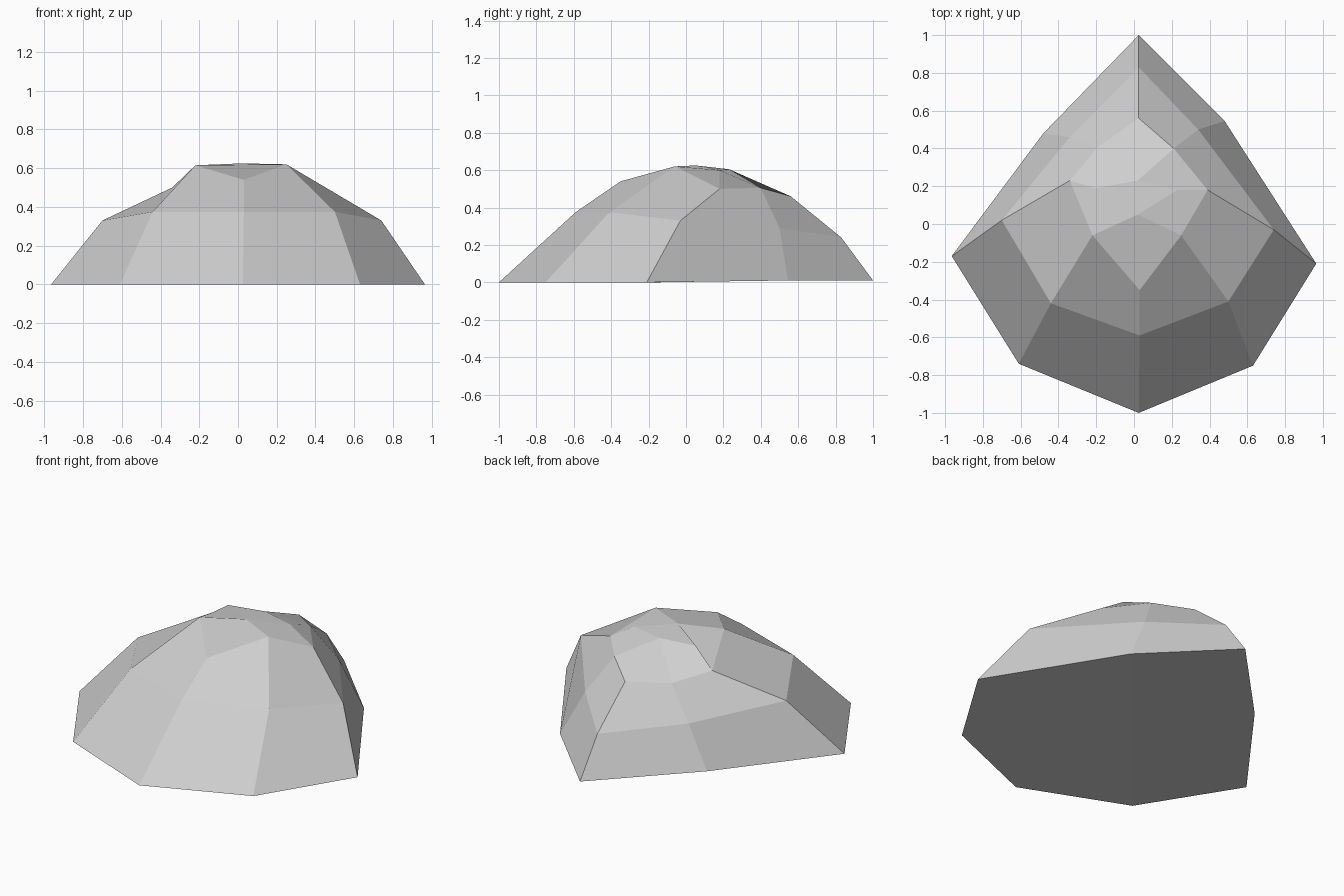
import bpy
import bmesh

# Remove only the default cube
default_cube = bpy.data.objects.get("Cube")
if default_cube:
    bpy.data.objects.remove(default_cube, do_unlink=True)


def make_material(name, grey):
    """One flat grey stone colour."""
    colour = (grey, grey, grey, 1)
    material = bpy.data.materials.new(name)
    material.use_nodes = True
    material.diffuse_color = colour
    shader = material.node_tree.nodes["Principled BSDF"]
    shader.inputs["Base Color"].default_value = colour
    shader.inputs["Roughness"].default_value = 0.9
    return material


# Outlines of the boulder at three levels, each starting at the front
# point and going counter-clockwise through the model's left and back
ground_outline = [
    (.025, -1, 0), (.63, -.75, 0), (.965, -.21, 0), (.48, .545, .01),
    (.025, 1, .01), (-.48, .48, .01), (-.965, -.17, 0), (-.61, -.74, 0)]
shoulder_outline = [
    (.03, -.59, .375), (.5, -.41, .375), (.74, -.03, .33), (.34, .5, .29),
    (.025, .83, .24), (-.34, .46, .26), (-.7, .02, .33), (-.44, -.42, .375)]
crown_outline = [
    (.03, -.35, .54), (.25, -.06, .62), (.39, .18, .5), (.21, .4, .505),
    (.025, .56, .46), (-.19, .41, .45), (-.34, .23, .5), (-.22, -.06, .615)]
# Small facet on the summit: front, left, back, right
summit_facet = [(.02, .05, .625), (.23, .18, .6), (.02, .23, .605), (-.2, .19, .6)]


def bridge(bm, lower, upper):
    """Join two outlines with a band of quads."""
    count = len(lower)
    for i in range(count):
        j = (i + 1) % count
        bm.faces.new((lower[j], upper[j], upper[i], lower[i]))


bm = bmesh.new()
ground, shoulder, crown, summit = [
    [bm.verts.new(point) for point in outline]
    for outline in (ground_outline, shoulder_outline, crown_outline, summit_facet)]

# Sloping sides
bridge(bm, ground, shoulder)
bridge(bm, shoulder, crown)

# Cap: quads that lead from the crown to the summit facet
front, left, back, right = summit
bm.faces.new(summit)
bm.faces.new((crown[7], crown[0], crown[1], front))
bm.faces.new((crown[1], crown[2], left, front))
bm.faces.new((crown[3], back, left, crown[2]))
bm.faces.new((crown[4], crown[5], back, crown[3]))
bm.faces.new((crown[5], crown[6], right, back))
bm.faces.new((crown[6], crown[7], front, right))

# Underside: four quads around a slightly raised middle point
middle = bm.verts.new((0, 0, .02))
for i in range(0, 8, 2):
    bm.faces.new((middle, ground[(i + 1) % 8], ground[i], ground[i - 1]))

bmesh.ops.recalc_face_normals(bm, faces=bm.faces)
mesh = bpy.data.meshes.new("boulder")
bm.to_mesh(mesh)
bm.free()

mesh.materials.append(make_material("stone grey", .62))
boulder = bpy.data.objects.new("boulder", mesh)
bpy.context.collection.objects.link(boulder)
